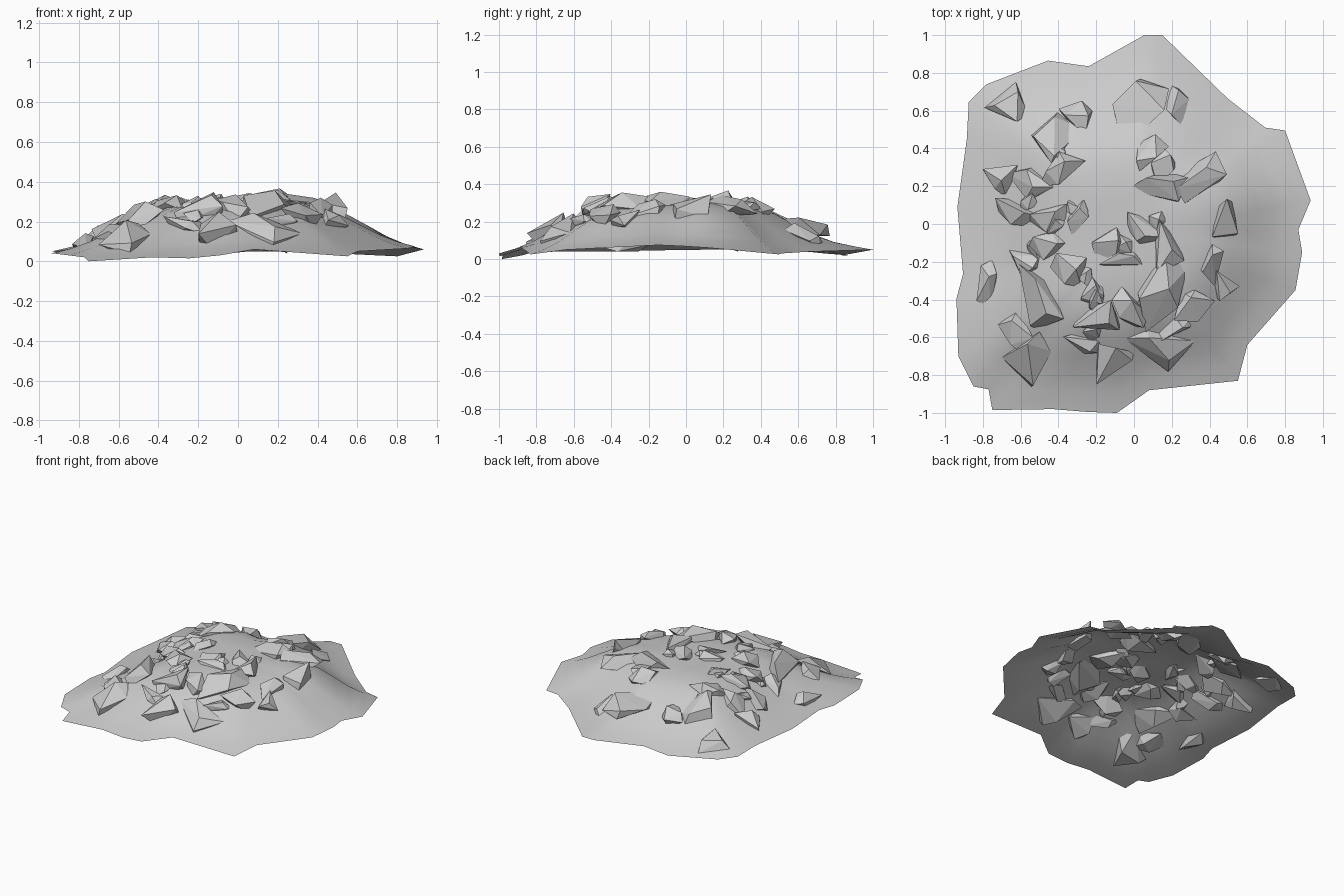
import bpy, bmesh, math, random
from mathutils import Vector, Matrix

if "Cube" in bpy.data.objects:
    bpy.data.objects.remove(bpy.data.objects["Cube"])
random.seed(5)

# Outer rim of the mound (x, y, z)
RIM = [(.055, 1, .05), (.15, 1, .05), (.495, .665, .04), (.695, .51, .03), (.8, .495, .025),
       (.935, .125, .06), (.87, -.03, .07), (.89, -.15, .075), (.855, -.35, .065), (.6, -.64, .05),
       (.55, -.83, .025), (.08, -.88, .06), (-.09, -1, .03), (-.245, -.995, .015), (-.43, -.98, .02),
       (-.75, -.985, 0), (-.77, -.875, .02), (-.85, -.86, .03), (-.93, -.7, .04), (-.94, -.395, .04),
       (-.905, -.265, .045), (-.935, .09, .05), (-.885, .45, .05), (-.875, .645, .04), (-.78, .74, .03),
       (-.455, .865, .02), (-.24, .835, .02)]
# Height share against distance from the centre
PROFILE = [(0, 1), (.2, 1), (.38, .96), (.52, .83), (.65, .58), (.8, .27), (.9, .11), (1, 0)]
CENTRE = Vector((0, -.05))
TOP = .29
# Rocks (x, y, half length, heading in degrees)
ROCKS = [(-.66, .63, .14, 20), (-.44, .48, .18, 55), (-.29, .58, .13, -35), (.03, .63, .2, 80),
         (.22, .62, .14, 70), (-.7, .25, .13, -20), (-.55, .22, .13, -50), (-.38, .28, .13, 30),
         (-.62, .07, .13, -30), (-.45, .05, .13, 20), (-.29, .04, .09, 60), (-.45, -.1, .13, 0),
         (-.34, -.22, .13, -30), (-.57, -.2, .12, -20), (-.77, -.31, .14, 80), (-.49, -.4, .2, -55),
         (-.55, -.69, .2, 50), (-.22, -.36, .12, 40), (-.12, -.1, .13, 35), (-.05, -.2, .12, 20),
         (-.18, -.52, .17, 30), (-.11, -.71, .18, 60), (-.27, -.63, .12, -20), (-.02, -.46, .16, -50),
         (.13, -.37, .2, 50), (.13, -.66, .18, -15), (.33, -.42, .14, 20), (.42, -.2, .13, 85),
         (.46, -.33, .12, -60), (.49, .02, .14, -70), (.33, .23, .17, 45), (.14, .19, .17, 10),
         (.09, .37, .13, -60), (.16, -.1, .16, -65), (.04, -.03, .12, -40)]
# Raised and sunken patches (x, y, radius, height)
SWELLS = [(-.28, .38, .25, .02), (.1, .7, .22, -.05), (.45, .25, .25, .035), (-.66, -.25, .25, -.04),
          (-.5, -.72, .25, -.03), (-.68, .25, .22, -.03)]


def share(t):
    for (a, ha), (b, hb) in zip(PROFILE, PROFILE[1:]):
        if t <= b:
            return ha + (hb - ha) * (t - a) / (b - a)
    return 0


def height(x, y, t, edge):
    extra = sum(h * math.exp(-((x - cx) ** 2 + (y - cy) ** 2) / r ** 2) for cx, cy, r, h in SWELLS)
    return edge + (TOP - edge) * share(t) + extra * (1 - t ** 4)


# Mound: rings shrinking from the rim to the crown
bm = bmesh.new()
rings = []
for t in [1, .9, .8, .7, .6, .5, .38, .2]:
    ring = []
    for px, py, pz in RIM:
        p = CENTRE + (Vector((px, py)) - CENTRE) * t
        ring.append(bm.verts.new((p.x, p.y, height(p.x, p.y, t, pz))))
    rings.append(ring)
crown = bm.verts.new((CENTRE.x, CENTRE.y, TOP))
n = len(RIM)
for a, b in zip(rings, rings[1:]):
    for i in range(n):
        j = (i + 1) % n
        bm.faces.new((a[j], a[i], b[i], b[j]))
for i in range(n):
    bm.faces.new((rings[-1][(i + 1) % n], rings[-1][i], crown))
bm.normal_update()
for f in bm.faces:
    f.smooth = True
    if f.normal.z < 0:
        f.normal_flip()
mesh = bpy.data.meshes.new("dirt_mound")
bm.to_mesh(mesh)
bm.free()
mound = bpy.data.objects.new("dirt_mound", mesh)
bpy.context.collection.objects.link(mound)
bpy.context.view_layer.update()


# Rocks: jagged hulls half sunk in the mound
def rock(x, y, size, heading, name):
    hit, loc, normal, _ = mound.ray_cast(Vector((x, y, 2)), Vector((0, 0, -1)))
    place = (Matrix.Translation(loc)
             @ Vector((0, 0, 1)).rotation_difference(normal).to_matrix().to_4x4()
             @ Matrix.Rotation(math.radians(heading), 4, 'Z')
             @ Matrix.Rotation(random.uniform(-.2, .2), 4, 'Y'))
    wide, thick = size * random.uniform(.55, .75), size * random.uniform(.38, .5)
    b = bmesh.new()
    for k in range(8):
        z = 1 - 2 * (k + .5) / 8
        a = k * 2.4 + random.uniform(-.7, .7)
        r = math.sqrt(1 - z * z)
        s = random.uniform(.7, 1.3)
        v = place @ Vector((r * math.cos(a) * size * s, r * math.sin(a) * wide * s, z * thick))
        v.z = max(v.z, .04)
        b.verts.new(v)
    hull = bmesh.ops.convex_hull(b, input=b.verts)
    inner = [g for g in hull["geom_interior"] if isinstance(g, bmesh.types.BMVert)]
    bmesh.ops.delete(b, geom=inner, context='VERTS')
    bmesh.ops.recalc_face_normals(b, faces=b.faces)
    m = bpy.data.meshes.new(name)
    b.to_mesh(m)
    b.free()
    bpy.context.collection.objects.link(bpy.data.objects.new(name, m))


for i, (x, y, size, heading) in enumerate(ROCKS):
    rock(x, y, size, heading, f"rock_{i + 1:02d}")
    # Smaller shard leaning against most of the inner rocks
    if i % 3 and y < .3 and -.7 < x < .3:
        a = math.radians(heading + 70)
        rock(x + math.cos(a) * size * .7, y + math.sin(a) * size * .7,
             size * .65, heading + 60, f"shard_{i + 1:02d}")
